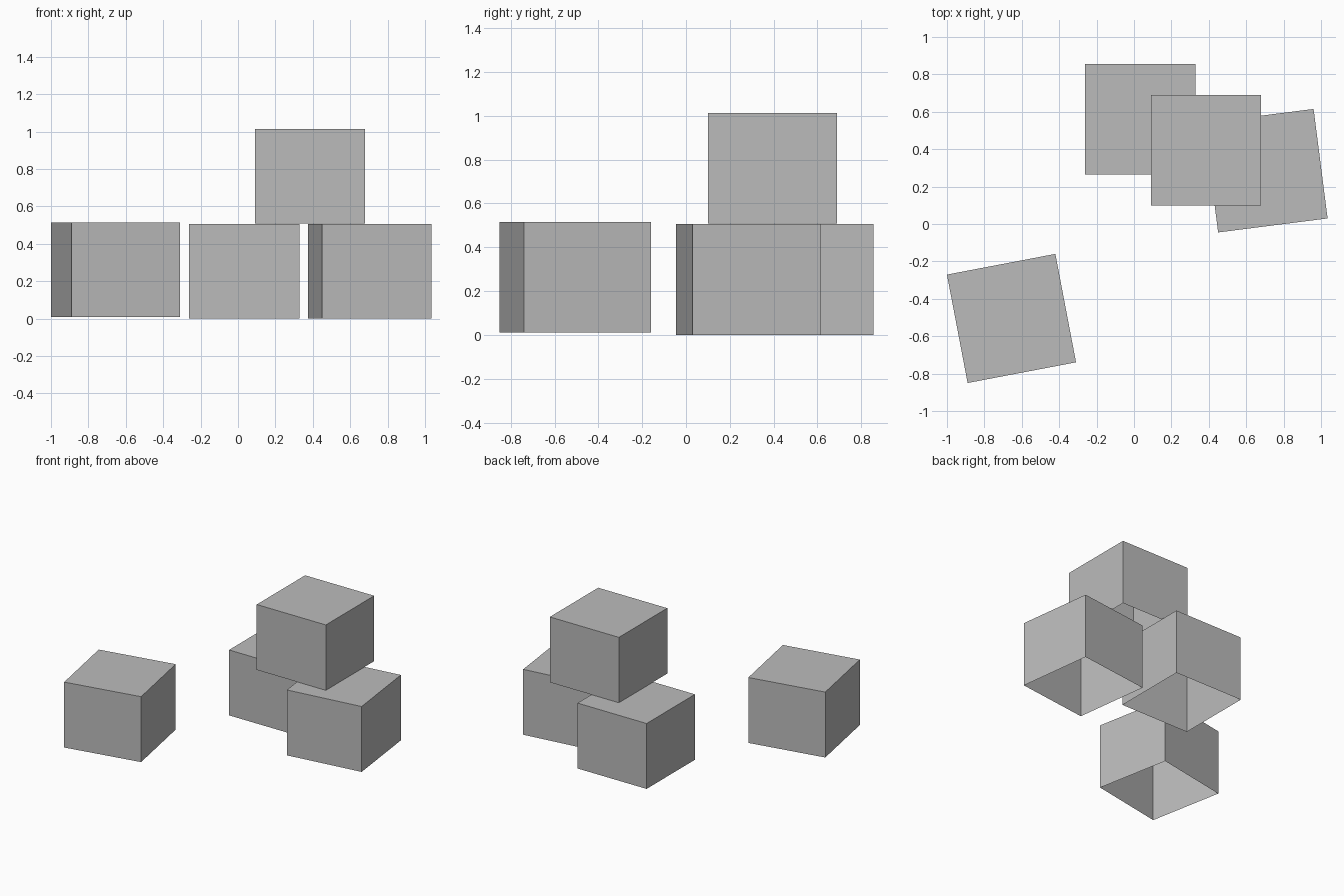
import bpy
import bmesh
from math import radians
from mathutils import Matrix

default = bpy.data.objects.get("Cube")
if default:
    bpy.data.objects.remove(default, do_unlink=True)

SIDE = 0.59
HEIGHT = 0.505

grey = bpy.data.materials.new("plain_grey")
grey.use_nodes = True
grey.diffuse_color = (0.5, 0.5, 0.5, 1)
grey.node_tree.nodes["Principled BSDF"].inputs["Base Color"].default_value = grey.diffuse_color


def open_box(name, x, y, base, turn=0):
    """Thin box with a top and four walls, open underneath."""
    bm = bmesh.new()
    bmesh.ops.create_cube(bm, size=1, matrix=Matrix.Diagonal((SIDE, SIDE, HEIGHT, 1)))
    bm.normal_update()
    bottom = [f for f in bm.faces if f.normal.z < -0.5]
    bmesh.ops.delete(bm, geom=bottom, context='FACES_ONLY')
    mesh = bpy.data.meshes.new(name)
    bm.to_mesh(mesh)
    bm.free()
    mesh.materials.append(grey)
    box = bpy.data.objects.new(name, mesh)
    box.location = (x, y, base + HEIGHT / 2)
    box.rotation_euler.z = radians(turn)
    bpy.context.collection.objects.link(box)


# Stack of three boxes
open_box("back_box", 0.033, 0.56, 0)
open_box("left_box", 0.705, 0.285, 0, 7.3)
open_box("top_box", 0.385, 0.395, 0.508)

# Box standing apart
open_box("separate_box", -0.655, -0.505, 0.01, 10.8)
